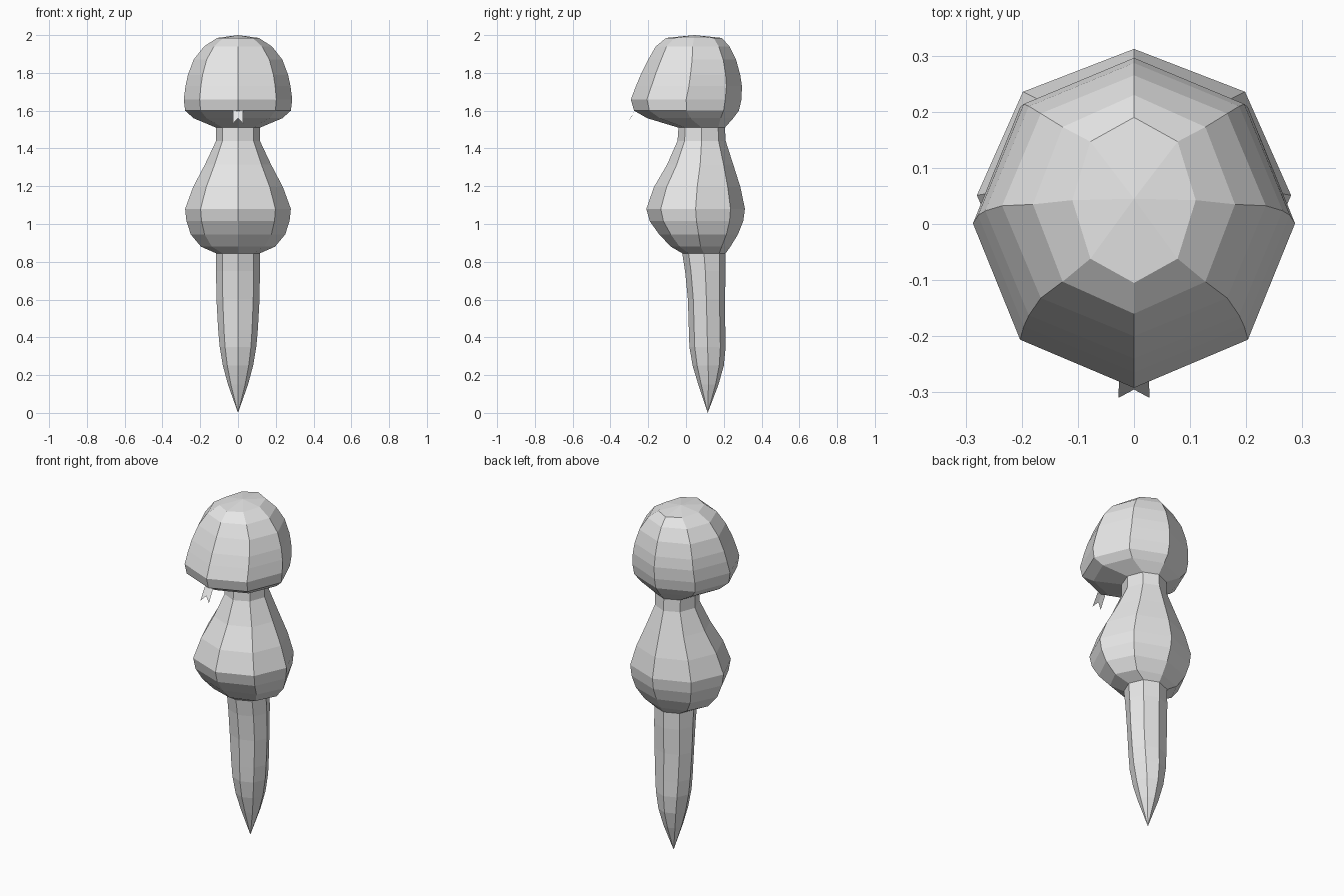
import bpy, bmesh, math

if "Cube" in bpy.data.objects:
    bpy.data.objects.remove(bpy.data.objects["Cube"])

grey = bpy.data.materials.new("plain_grey")
grey.diffuse_color = (0.8, 0.8, 0.8, 1)
grey.use_nodes = True
grey.node_tree.nodes["Principled BSDF"].inputs["Base Color"].default_value = grey.diffuse_color


def finish(name, bm):
    mesh = bpy.data.meshes.new(name)
    bm.to_mesh(mesh)
    bm.free()
    mesh.materials.append(grey)
    obj = bpy.data.objects.new(name, mesh)
    bpy.context.collection.objects.link(obj)
    return obj


def loft(name, rings, sides=8):
    """Rings from top to bottom: (height, half width, front y, back y).
    A half width of zero makes a pole."""
    bm = bmesh.new()
    loops = []
    for z, hw, front, back in rings:
        mid, depth = (front + back) / 2, (back - front) / 2
        if hw == 0:
            loops.append([bm.verts.new((0, mid, z))] * sides)
            continue
        angles = [2 * math.pi * i / sides for i in range(sides)]
        loops.append([bm.verts.new((hw * math.cos(a), mid + depth * math.sin(a), z))
                      for a in angles])
    for upper, lower in zip(loops, loops[1:]):
        for i in range(sides):
            j = (i + 1) % sides
            corners = [upper[i], lower[i], lower[j], upper[j]]
            bm.faces.new(list(dict.fromkeys(corners)))
    return finish(name, bm)


neck_top = (1.51, 0.116, -0.04, 0.206)
waist = (0.845, 0.116, -0.02, 0.21)

# Domed head, leaning forward at its rim
loft("head", [
    (2.0, 0, 0.045, 0.045),
    (1.985, 0.11, -0.105, 0.19),
    (1.94, 0.18, -0.16, 0.23),
    (1.87, 0.235, -0.20, 0.265),
    (1.79, 0.265, -0.24, 0.287),
    (1.73, 0.278, -0.265, 0.296),
    (1.66, 0.287, -0.292, 0.294),
    (1.60, 0.28, -0.275, 0.28),
    (1.56, 0.235, -0.205, 0.25),
    neck_top])

# Neck and pear-shaped belly
loft("body", [
    neck_top,
    (1.44, 0.116, -0.045, 0.21),
    (1.315, 0.175, -0.10, 0.25),
    (1.195, 0.238, -0.17, 0.288),
    (1.08, 0.28, -0.21, 0.312),
    (1.015, 0.273, -0.192, 0.303),
    (0.945, 0.25, -0.142, 0.275),
    (0.88, 0.196, -0.08, 0.235),
    waist])

# Pointed tail
loft("tail", [
    waist,
    (0.75, 0.116, -0.005, 0.21),
    (0.60, 0.114, 0.01, 0.206),
    (0.44, 0.105, 0.015, 0.208),
    (0.35, 0.097, 0.018, 0.21),
    (0.25, 0.08, 0.035, 0.20),
    (0.15, 0.053, 0.065, 0.172),
    (0.0, 0, 0.115, 0.115)])

# Forked tongue: two mirrored halves of a thin sheet
bm = bmesh.new()
half = [(0, -0.27, 1.60), (0.026, -0.27, 1.60), (0.028, -0.31, 1.53), (0, -0.295, 1.56)]
for side in (1, -1):
    pts = half if side == -1 else half[::-1]
    bm.faces.new([bm.verts.new((side * x, y, z)) for x, y, z in pts])
bmesh.ops.remove_doubles(bm, verts=bm.verts, dist=1e-5)
finish("tongue", bm)
